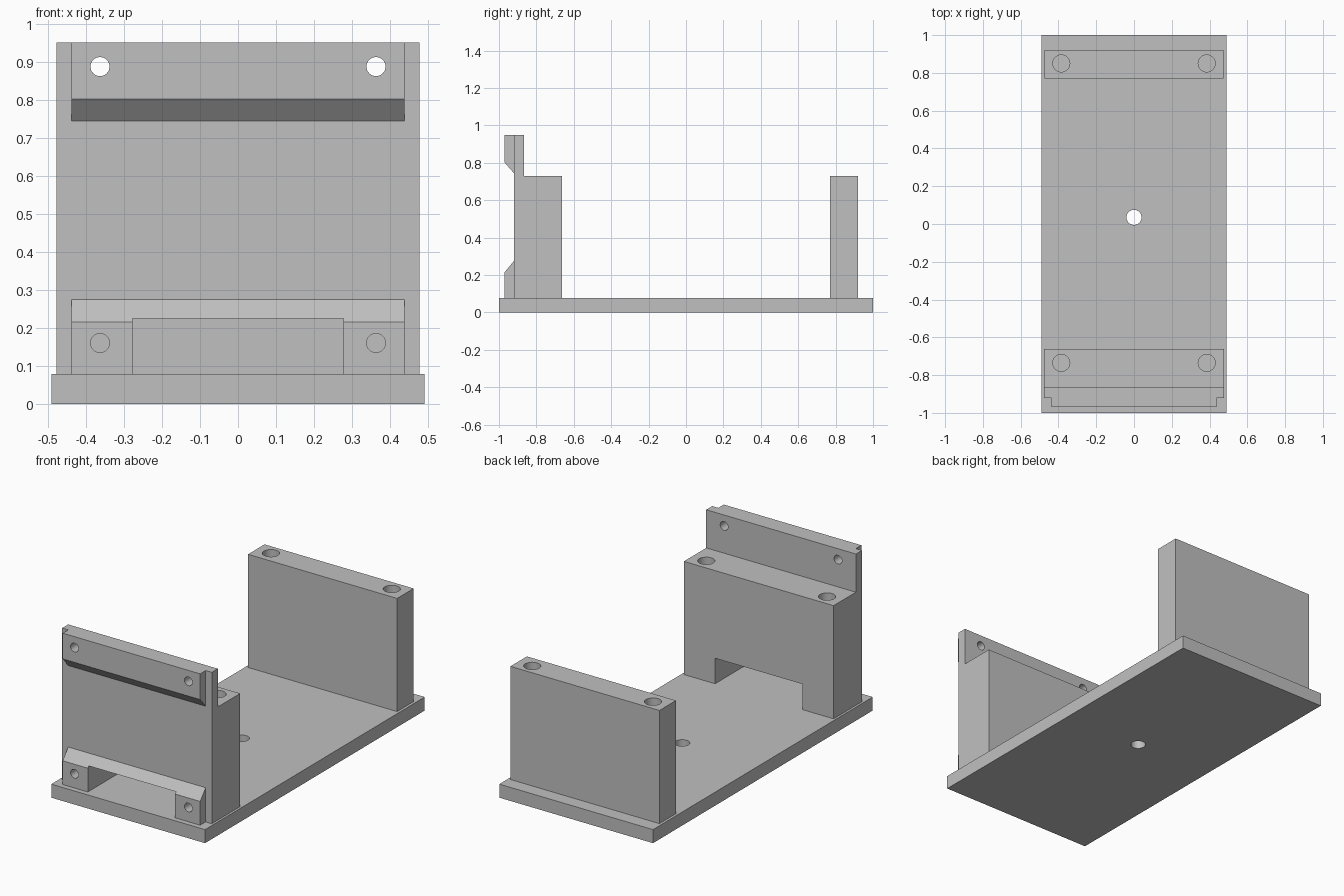
import bpy, bmesh, math
from mathutils import Matrix, Vector

if "Cube" in bpy.data.objects:
    bpy.data.objects.remove(bpy.data.objects["Cube"])

grey = bpy.data.materials.new("plain grey")
grey.diffuse_color = (0.53, 0.53, 0.53, 1)
grey.use_nodes = True
grey.node_tree.nodes["Principled BSDF"].inputs["Base Color"].default_value = grey.diffuse_color


def make_object(name, bm):
    bmesh.ops.recalc_face_normals(bm, faces=bm.faces)
    mesh = bpy.data.meshes.new(name)
    bm.to_mesh(mesh)
    bm.free()
    mesh.materials.append(grey)
    obj = bpy.data.objects.new(name, mesh)
    bpy.context.collection.objects.link(obj)
    return obj


def extrude_profile(name, points, half_width):
    """Extrude a (y, z) side profile symmetrically along x."""
    bm = bmesh.new()
    face = bm.faces.new([bm.verts.new((-half_width, y, z)) for y, z in points])
    out = bmesh.ops.extrude_face_region(bm, geom=[face])
    moved = [v for v in out["geom"] if isinstance(v, bmesh.types.BMVert)]
    bmesh.ops.translate(bm, verts=moved, vec=(2 * half_width, 0, 0))
    return make_object(name, bm)


def box(name, half_width, y0, y1, z0, z1):
    return extrude_profile(name, [(y0, z0), (y1, z0), (y1, z1), (y0, z1)], half_width)


def rod(start, end, radius):
    """Round cutter from start to end."""
    start, end = Vector(start), Vector(end)
    axis = end - start
    turn = axis.to_track_quat('Z', 'Y').to_matrix().to_4x4()
    bm = bmesh.new()
    bmesh.ops.create_cone(bm, cap_ends=True, segments=48, radius1=radius, radius2=radius,
                          depth=axis.length,
                          matrix=Matrix.Translation((start + end) / 2) @ turn)
    return make_object("hole_cutter", bm)


def apply_cut(obj, tool, operation='DIFFERENCE'):
    mod = obj.modifiers.new("cut", 'BOOLEAN')
    mod.operation, mod.solver, mod.object = operation, 'EXACT', tool
    bpy.context.view_layer.objects.active = obj
    bpy.ops.object.modifier_apply(modifier=mod.name)
    bpy.data.objects.remove(tool, do_unlink=True)


BASE, TOP = 0.078, 0.73

# base plate with centre hole
base = box("base_plate", 0.49, -1, 1, 0, BASE)
apply_cut(base, rod((0, 0.035, -0.1), (0, 0.035, 0.2), 0.04))

# rear support block
rear = box("rear_block", 0.475, 0.77, 0.92, BASE, TOP)

# front support block with raised lip
front = extrude_profile("front_block", [(-0.92, BASE), (-0.662, BASE), (-0.662, TOP),
                                        (-0.865, TOP), (-0.865, 0.95), (-0.92, 0.95)], 0.477)

# bevelled rails on the front face, merged into the block
upper = extrude_profile("upper_rail", [(-0.91, 0.733), (-0.97, 0.802),
                                       (-0.97, 0.95), (-0.91, 0.95)], 0.438)
lower = extrude_profile("lower_rail", [(-0.91, BASE), (-0.97, BASE),
                                       (-0.97, 0.215), (-0.91, 0.287)], 0.438)
for rail in (upper, lower):
    apply_cut(front, rail, 'UNION')

# cable channel under the front block
apply_cut(front, box("channel_cutter", 0.278, -1.1, -0.5, 0, 0.225))

# mirrored screw holes
for s in (-1, 1):
    for block, y in ((front, -0.735), (rear, 0.85)):
        apply_cut(block, rod((s * 0.385, y, 0.43), (s * 0.385, y, 0.8), 0.045))
    apply_cut(front, rod((s * 0.363, -1.1, 0.887), (s * 0.363, -0.8, 0.887), 0.025))
    apply_cut(front, rod((s * 0.363, -1.1, 0.16), (s * 0.363, -0.84, 0.16), 0.025))

# smooth hole walls, crisp edges
for obj in (base, rear, front):
    bpy.ops.object.select_all(action='DESELECT')
    obj.select_set(True)
    bpy.context.view_layer.objects.active = obj
    bpy.ops.object.shade_smooth_by_angle(angle=math.radians(30))
